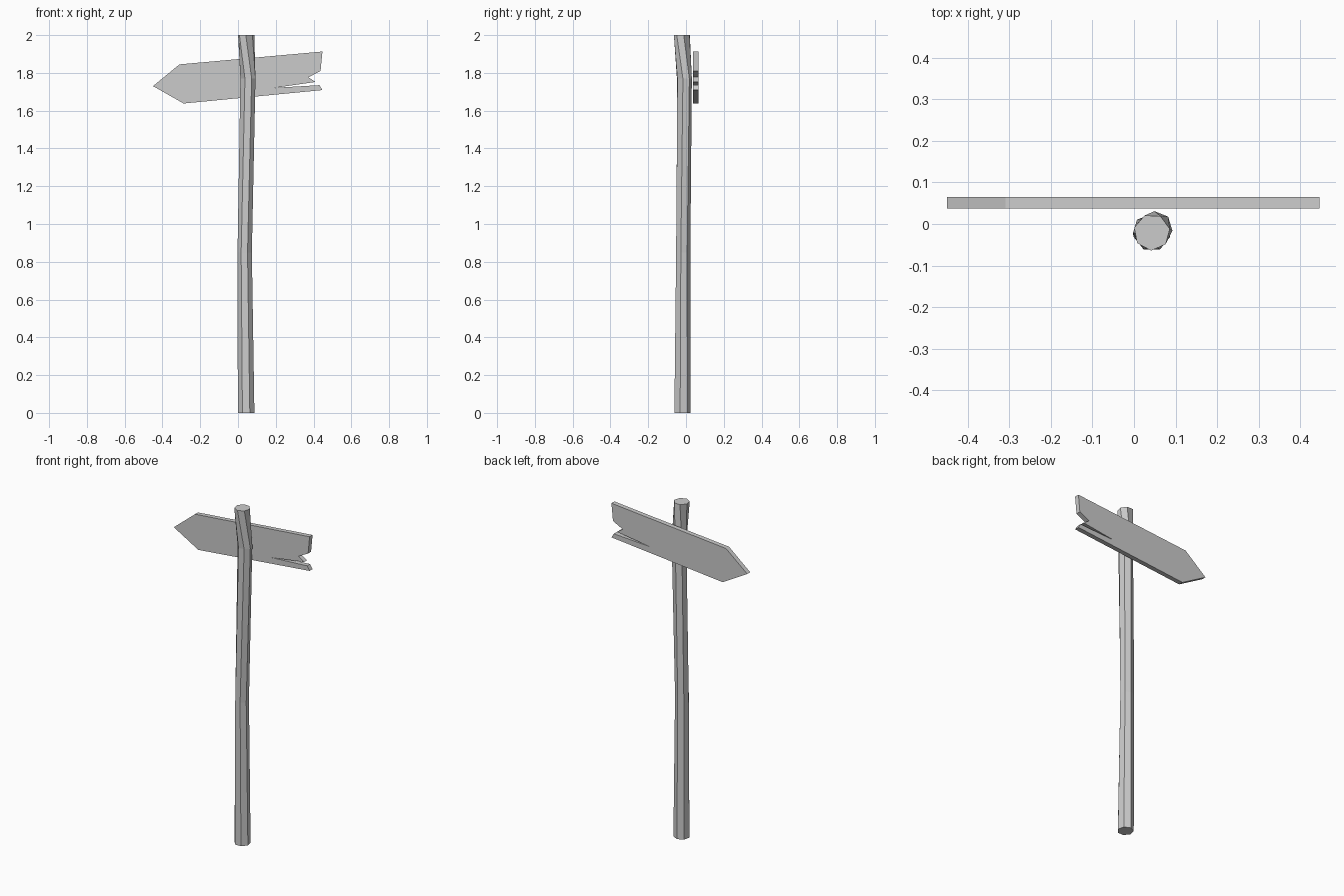
import bpy, bmesh, math
from math import radians

cube = bpy.data.objects.get("Cube")
if cube:
    bpy.data.objects.remove(cube, do_unlink=True)

# Single weathered grey
grey = bpy.data.materials.new("weathered_grey")
grey.use_nodes = True
colour = (0.6, 0.6, 0.6, 1)
grey.diffuse_color = colour
grey.node_tree.nodes["Principled BSDF"].inputs["Base Color"].default_value = colour


def finish(bm, name):
    bmesh.ops.recalc_face_normals(bm, faces=bm.faces)
    mesh = bpy.data.meshes.new(name)
    bm.to_mesh(mesh)
    bm.free()
    mesh.materials.append(grey)
    obj = bpy.data.objects.new(name, mesh)
    bpy.context.collection.objects.link(obj)
    return obj


# Crooked post: rings of (centre x, centre y, z, radius, turn in degrees)
SIDES = 7
rings = [(0.043, -0.021, 0, 0.045, 0),
         (0.036, -0.016, 0.85, 0.039, -4),
         (0.052, -0.010, 1.77, 0.041, 4),
         (0.043, -0.020, 2, 0.044, -28)]
bm = bmesh.new()
loops = []
for cx, cy, z, r, turn in rings:
    angles = [radians(turn - 90 + 360 * (i + 0.5) / SIDES) for i in range(SIDES)]
    loops.append([bm.verts.new((cx + r * math.cos(a), cy + r * math.sin(a), z))
                  for a in angles])
for low, high in zip(loops, loops[1:]):
    for i in range(SIDES):
        j = (i + 1) % SIDES
        bm.faces.new((low[i], low[j], high[j], high[i]))
bm.faces.new(loops[0])
bm.faces.new(loops[-1])
post = finish(bm, "post")

# Arrow board with a split, broken end
outline = [(-0.45, 1.73), (-0.31, 1.845), (0.447, 1.913), (0.437, 1.81),
           (0.373, 1.777), (0.41, 1.752), (0.193, 1.721), (0.431, 1.735),
           (0.447, 1.709), (-0.288, 1.638)]
bm = bmesh.new()
front = bm.faces.new([bm.verts.new((x, 0.037, z)) for x, z in outline])
side = bmesh.ops.extrude_face_region(bm, geom=[front], use_keep_orig=True)
bmesh.ops.translate(bm, vec=(0, 0.028, 0),
                    verts=[v for v in side["geom"] if isinstance(v, bmesh.types.BMVert)])
finish(bm, "arrow_board")
